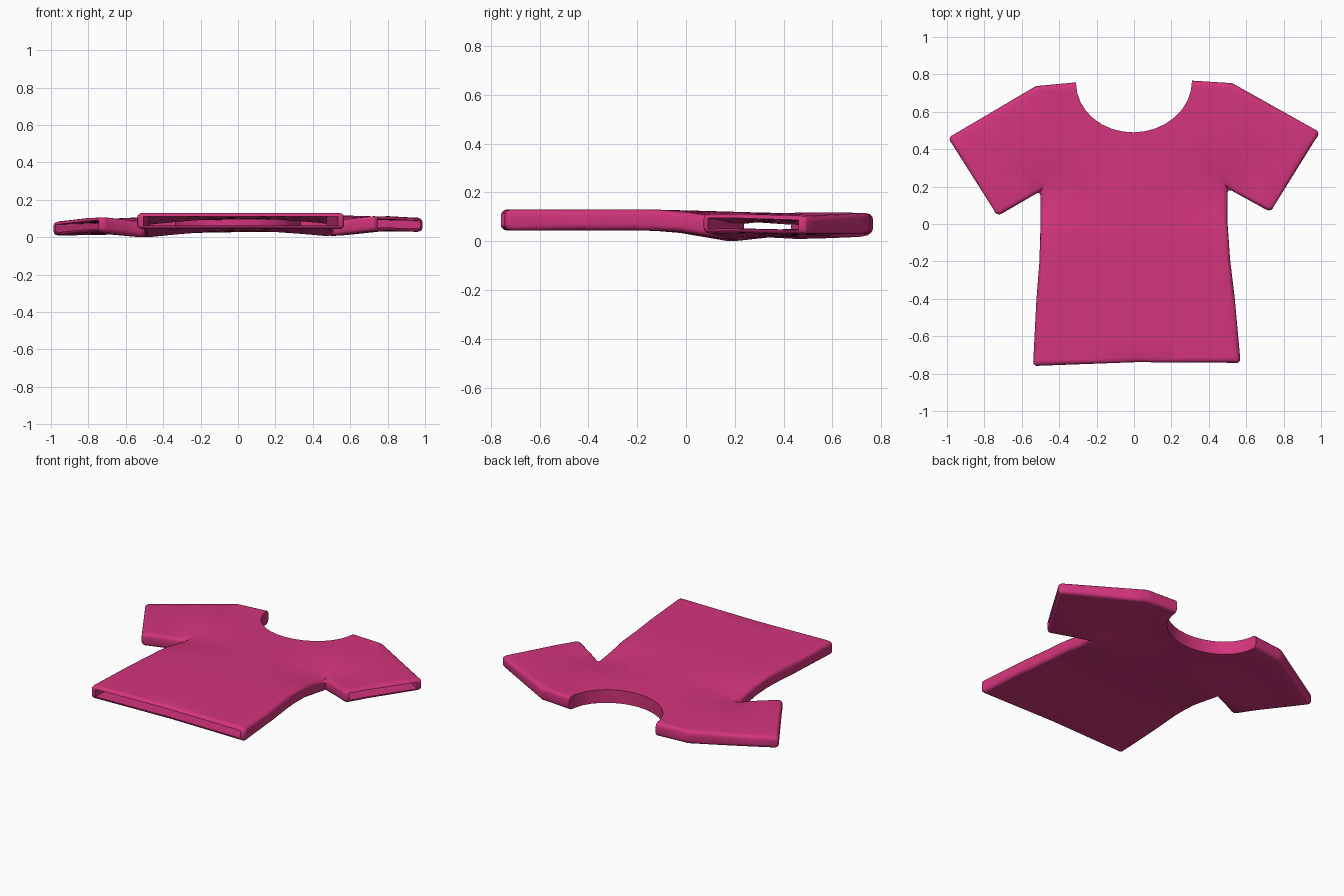
import bpy, bmesh, math

if "Cube" in bpy.data.objects:
    bpy.data.objects.remove(bpy.data.objects["Cube"])


def prism(name, half, h, bevel=0.0):
    """Mirror a right-hand outline across x and extrude it to z = -h..h."""
    pts = half + [(-x, y) for x, y in reversed(half) if x > 1e-6]
    bm = bmesh.new()
    base = bm.faces.new([bm.verts.new((x, y, -h)) for x, y in pts])
    ext = bmesh.ops.extrude_face_region(bm, geom=[base])
    for v in ext["geom"]:
        if isinstance(v, bmesh.types.BMVert):
            v.co.z = h
    bmesh.ops.recalc_face_normals(bm, faces=bm.faces)
    if bevel:
        edges = [e for e in bm.edges if e.calc_face_angle() > 0.5]
        bmesh.ops.bevel(bm, geom=edges, offset=bevel, segments=3,
                        profile=0.5, affect='EDGES')
    me = bpy.data.meshes.new(name)
    bm.to_mesh(me)
    bm.free()
    ob = bpy.data.objects.new(name, me)
    bpy.context.collection.objects.link(ob)
    return ob


def arc(rx, ry, a0, a1, n):
    return [(rx * math.cos(math.radians(a0 + (a1 - a0) * i / n)),
             0.76 + ry * math.sin(math.radians(a0 + (a1 - a0) * i / n)))
            for i in range(n + 1)]


# outer cloth body with rounded edges
shirt = prism("shirt", [(0, -0.74), (0.555, -0.752), (0.53, -0.4), (0.51, -0.2),
                        (0.5, 0.0), (0.5, 0.183), (0.73, 0.053), (0.995, 0.475),
                        (0.525, 0.745), (0.31, 0.762), (0, 0.762)], 0.043, 0.024)

# neckline cutter
neck = prism("neck_cutter", arc(0.31, 0.27, -90, 0, 8) + [(0.31, 0.9)], 0.2)

# hollow interior, open at hem and cuffs
inner = [(0, -0.85), (0.525, -0.85), (0.5, -0.4), (0.482, -0.2), (0.473, 0.0),
         (0.473, 0.23), (0.745, 0.08), (0.83, 0.029), (1.06, 0.395),
         (0.97, 0.45), (0.515, 0.717), (0.333, 0.732)]
inner += list(reversed(arc(0.333, 0.293, -90, -8, 8)))
cavity = prism("cavity_cutter", inner, 0.024)

for cutter in (neck, cavity):
    cutter.hide_render = True
    mod = shirt.modifiers.new("cut", 'BOOLEAN')
    mod.operation, mod.solver, mod.object = 'DIFFERENCE', 'EXACT', cutter
bpy.context.view_layer.objects.active = shirt
shirt.select_set(True)
for mod in list(shirt.modifiers):
    bpy.ops.object.modifier_apply(modifier=mod.name)
for cutter in (neck, cavity):
    bpy.data.objects.remove(cutter)


def clamp(t):
    return max(0.0, min(1.0, t))


def drape(co):
    """Gentle cloth sag, armpit folds and slight skew."""
    x, y, z = co
    s = clamp((y + 0.3) / 1.0)
    s = s * s * (3 - 2 * s)
    ax = abs(x)
    out = clamp((ax - 0.5) / 0.5)
    fold = clamp(1 - abs(y - 0.18) / 0.24)
    fold *= clamp(ax / 0.5) ** 1.5 if ax < 0.5 else clamp(1 - (ax - 0.5) / 0.3)
    mid = 0.097 - 0.02 * s - 0.015 * out - 0.035 * fold + 0.012 * x * s
    return (x - 0.02 * min(y, 0), y + 0.015 * x, mid + z * (1 - 0.14 * out))


# cut the flat panels into a grid, then drape
bm = bmesh.new()
bm.from_mesh(shirt.data)
bmesh.ops.triangulate(bm, faces=bm.faces)
cuts = [((i / 10, 0, 0), (1, 0, 0)) for i in range(-9, 10)]
cuts += [((0, i / 10 - 0.02, 0), (0, 1, 0)) for i in range(-7, 8)]
for co, no in cuts:
    bmesh.ops.bisect_plane(bm, geom=bm.verts[:] + bm.edges[:] + bm.faces[:],
                           dist=1e-5, plane_co=co, plane_no=no)
for v in bm.verts:
    v.co = drape(v.co)
low = min(v.co.z for v in bm.verts)
for v in bm.verts:
    v.co.z -= low
bm.to_mesh(shirt.data)
bm.free()

mat = bpy.data.materials.new("pink_cloth")
mat.diffuse_color = (0.65, 0.035, 0.2, 1)
mat.use_nodes = True
mat.node_tree.nodes["Principled BSDF"].inputs["Base Color"].default_value = mat.diffuse_color
shirt.data.materials.clear()
shirt.data.materials.append(mat)
bpy.ops.object.shade_smooth_by_angle(angle=math.radians(35))
